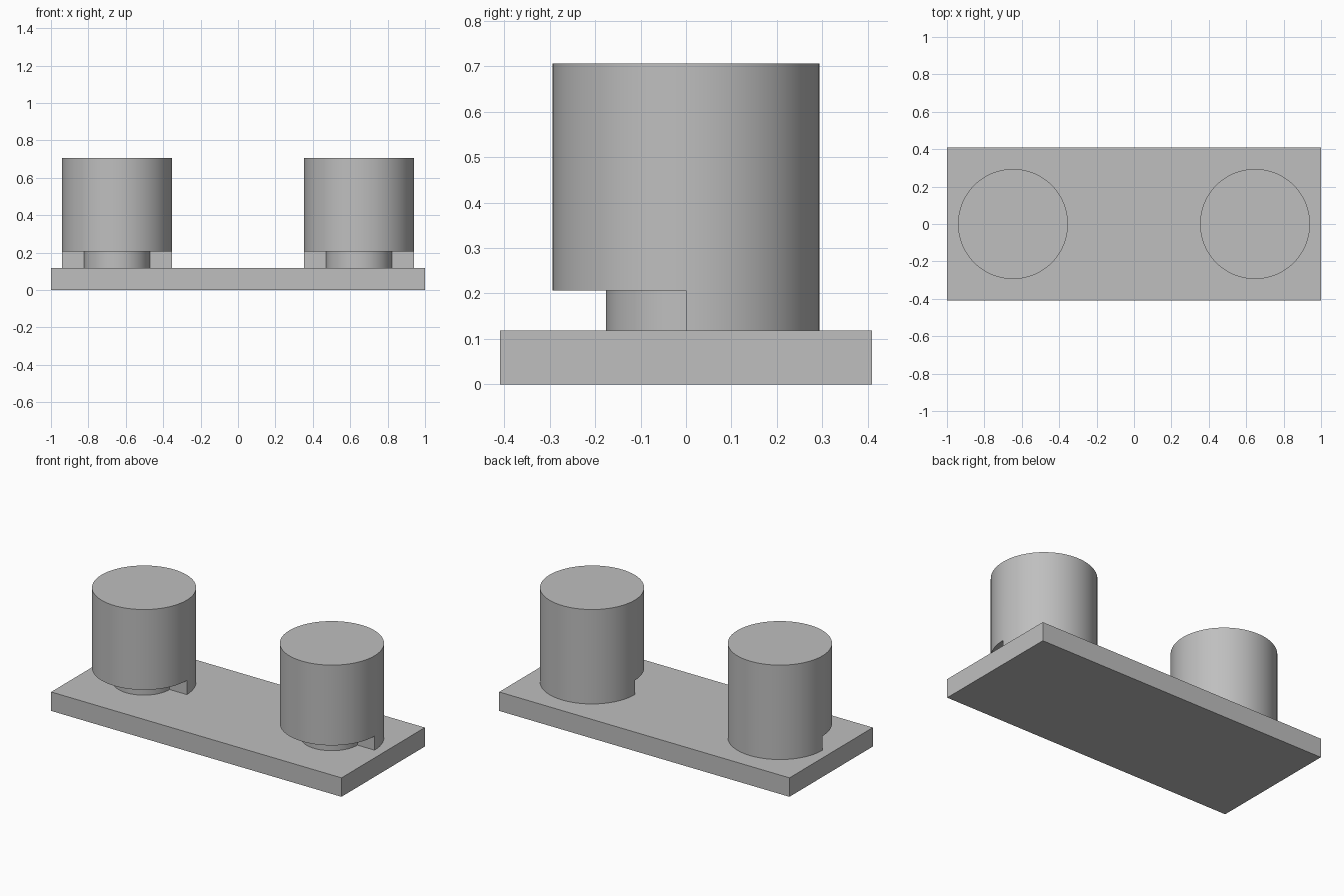
import bpy, bmesh, math

if "Cube" in bpy.data.objects:
    bpy.data.objects.remove(bpy.data.objects["Cube"])

SEG = 96                      # sides of each post
R_BIG, R_SMALL = 0.294, 0.176
Z_BASE, Z_STEP, Z_TOP = 0.118, 0.206, 0.706
SINK = 0.01                   # how far posts enter the base

grey = bpy.data.materials.new("plain grey")
grey.diffuse_color = (0.52, 0.52, 0.52, 1)
grey.use_nodes = True
grey.node_tree.nodes["Principled BSDF"].inputs["Base Color"].default_value = grey.diffuse_color


def finish(bm, name, x=0):
    bmesh.ops.recalc_face_normals(bm, faces=bm.faces)
    mesh = bpy.data.meshes.new(name)
    bm.to_mesh(mesh)
    bm.free()
    mesh.materials.append(grey)
    ob = bpy.data.objects.new(name, mesh)
    ob.location.x = x
    bpy.context.collection.objects.link(ob)
    return ob


# Base plate
bm = bmesh.new()
bmesh.ops.create_cube(bm, size=1)
for v in bm.verts:
    v.co = (v.co.x * 2.0, v.co.y * 0.82, (v.co.z + 0.5) * Z_BASE)
finish(bm, "base_plate")


# Post: full cylinder whose foot is undercut on the front half
def post(name, x):
    bm = bmesh.new()
    half = SEG // 2

    def arc(r, z, first, last):
        return [bm.verts.new((r * math.cos(2 * math.pi * i / SEG),
                              r * math.sin(2 * math.pi * i / SEG), z))
                for i in range(first, last + 1)]

    def strip(a, b):
        for i in range(len(a) - 1):
            bm.faces.new((a[i], a[i + 1], b[i + 1], b[i]))

    z0 = Z_BASE - SINK
    top = arc(R_BIG, Z_TOP, 0, SEG - 1)
    mid = arc(R_BIG, Z_STEP, 0, SEG - 1)
    back_low = arc(R_BIG, z0, 0, half)
    front_low = arc(R_SMALL, z0, half, SEG)
    front_mid = arc(R_SMALL, Z_STEP, half, SEG)

    strip(mid + mid[:1], top + top[:1])            # upper wall
    strip(back_low, mid[:half + 1])                # back foot wall
    strip(front_low, front_mid)                    # recessed front foot wall
    strip(front_mid, mid[half:] + mid[:1])         # underside of overhang
    bm.faces.new((back_low[-1], mid[half], front_mid[0], front_low[0]))
    bm.faces.new((back_low[0], mid[0], front_mid[-1], front_low[-1]))
    bm.faces.new(top)
    bm.faces.new(back_low + front_low)

    ob = finish(bm, name, x)
    bpy.ops.object.select_all(action='DESELECT')
    ob.select_set(True)
    bpy.context.view_layer.objects.active = ob
    bpy.ops.object.shade_smooth_by_angle(angle=math.radians(30))


post("left_post", -0.647)
post("right_post", 0.647)
